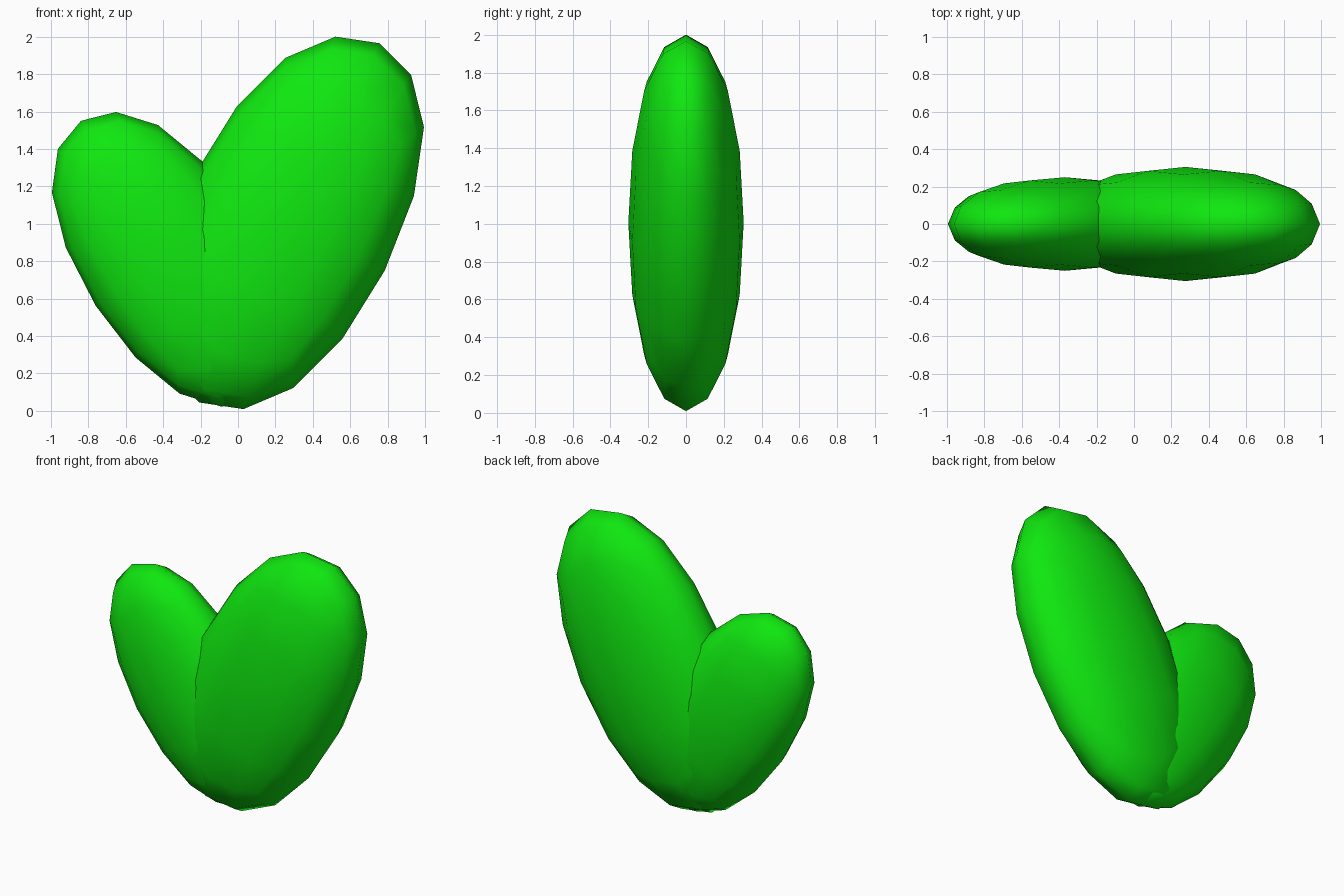
import bpy
import math

if "Cube" in bpy.data.objects:
    bpy.data.objects.remove(bpy.data.objects["Cube"])

green = bpy.data.materials.new("leaf_green")
green.diffuse_color = (0.005, 0.8, 0.005, 1)
green.use_nodes = True
green.node_tree.nodes["Principled BSDF"].inputs["Base Color"].default_value = green.diffuse_color


def leaf(name, centre, size, tilt):
    """Rounded pad: a subdivided cube stretched to size and tilted sideways."""
    bpy.ops.mesh.primitive_cube_add(size=2)
    obj = bpy.context.object
    obj.name = name
    mod = obj.modifiers.new("round", 'SUBSURF')
    mod.levels = mod.render_levels = 2
    bpy.ops.object.modifier_apply(modifier=mod.name)
    # normalise to the requested half sizes
    reach = max(v.co.x for v in obj.data.vertices)
    for v in obj.data.vertices:
        for i in range(3):
            v.co[i] *= size[i] / reach
    obj.location = centre
    obj.rotation_euler = (0, math.radians(tilt), 0)
    bpy.ops.object.shade_smooth()
    obj.data.materials.append(green)
    return obj


# Tall leaf leaning right, smaller leaf leaning left
leaf("large_leaf", (0.275, 0, 1.005), (0.57, 0.305, 1.074), 26.6)
leaf("small_leaf", (-0.37, 0, 0.81), (0.463, 0.25, 0.877), -32.4)
